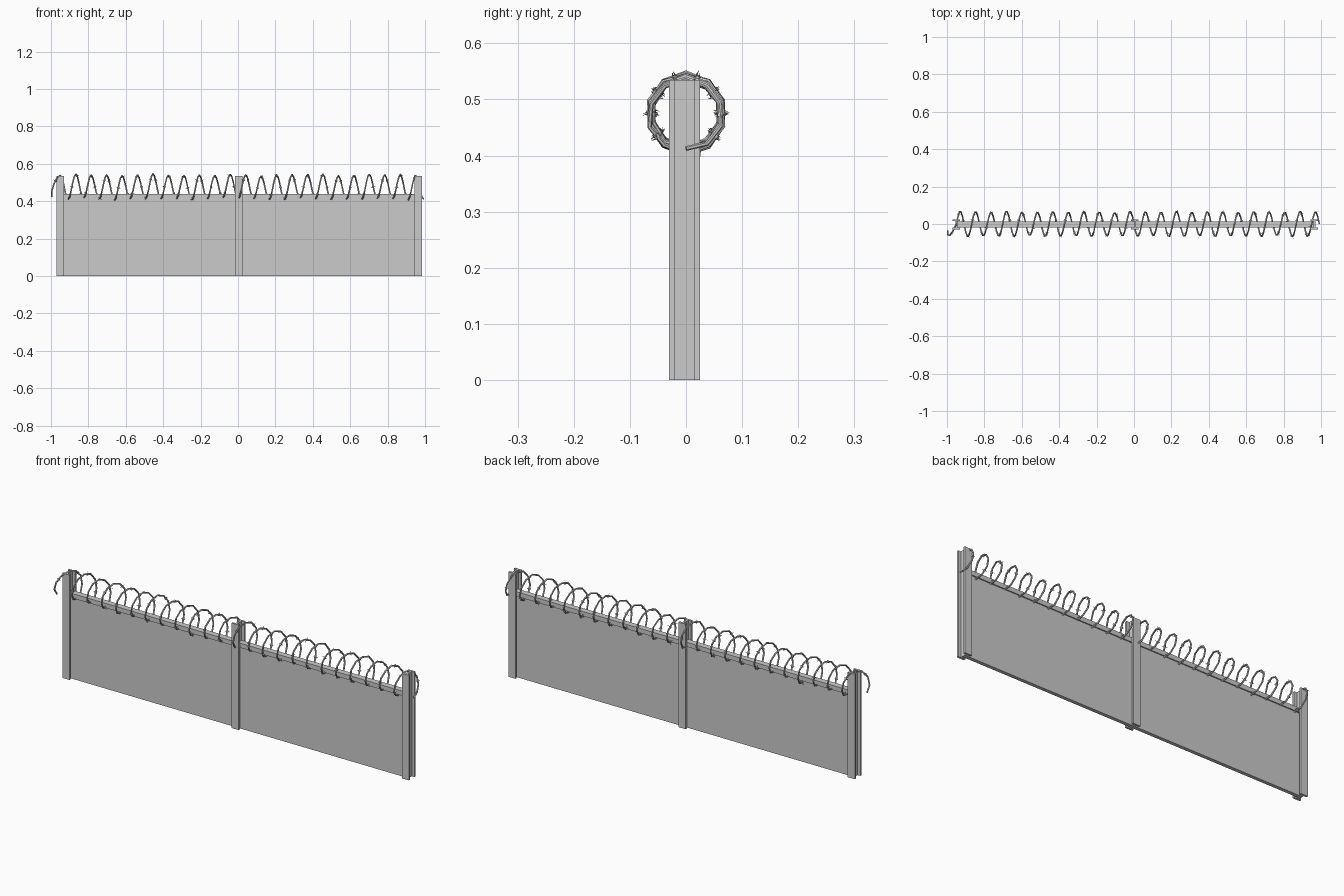
import bpy, bmesh, math, random
from mathutils import Vector, Matrix

if "Cube" in bpy.data.objects:
    bpy.data.objects.remove(bpy.data.objects["Cube"])

random.seed(4)
YC = -0.0025
POSTS = (-0.95, 0.005, 0.965)


def mesh_object(name, bm):
    bmesh.ops.recalc_face_normals(bm, faces=bm.faces[:])
    me = bpy.data.meshes.new(name)
    bm.to_mesh(me)
    bm.free()
    ob = bpy.data.objects.new(name, me)
    bpy.context.collection.objects.link(ob)
    return ob


def box(name, x0, x1, y0, y1, z0, z1):
    bm = bmesh.new()
    m = Matrix.Translation(((x0 + x1) / 2, (y0 + y1) / 2, (z0 + z1) / 2)) \
        @ Matrix.Diagonal((x1 - x0, y1 - y0, z1 - z0, 1))
    bmesh.ops.create_cube(bm, size=1, matrix=m)
    return mesh_object(name, bm)


# H-section posts, flanges facing front and back
def post(name, x):
    w, d, web, fl = 0.02, 0.0275, 0.005, 0.0175
    half = [(w, -d), (w, -fl), (web, -fl), (web, fl), (w, fl), (w, d)]
    prof = half + [(-a, b) for a, b in reversed(half)]
    bm = bmesh.new()
    face = bm.faces.new([bm.verts.new((x + a, YC + b, 0)) for a, b in prof])
    ext = bmesh.ops.extrude_face_region(bm, geom=[face])
    top = [v for v in ext["geom"] if isinstance(v, bmesh.types.BMVert)]
    bmesh.ops.translate(bm, verts=top, vec=(0, 0, 0.535))
    return mesh_object(name, bm)


for label, x in zip(("left", "middle", "right"), POSTS):
    post(label + "_post", x)

# wall panels with a slightly wider top rail, slotted into the posts
for label, a, b in (("left", POSTS[0], POSTS[1]), ("right", POSTS[1], POSTS[2])):
    x0, x1 = a + 0.005, b - 0.005
    box(label + "_panel", x0, x1, YC - 0.009, YC + 0.009, 0.0, 0.416)
    box(label + "_top_rail", x0, x1, YC - 0.015, YC + 0.015, 0.415, 0.438)

# coiled wire: low-poly helix with slight irregularity
SIDES, PITCH, R, ZC = 10, 1.9 / 23, 0.065, 0.475
path = []
for i in range(-4, 23 * SIDES + 6):
    t = i / SIDES
    x = -0.95 + PITCH * t
    if t < 0:
        x = -0.95 + (-0.018, -0.034, -0.045, -0.046)[-i - 1]
    a = 2 * math.pi * t
    r = R + 0.003 * math.sin(a * 0.37) + random.uniform(-0.002, 0.002)
    path.append(Vector((x, r * math.sin(a), ZC + r * math.cos(a)
                        + 0.003 * math.sin(t * 1.3))))

cu = bpy.data.curves.new("coil_wire", "CURVE")
cu.dimensions = "3D"
cu.bevel_depth = 0.0042
cu.bevel_resolution = 1
cu.use_fill_caps = True
sp = cu.splines.new("POLY")
sp.points.add(len(path) - 1)
for p, co in zip(sp.points, path):
    p.co = (*co, 1)
sp.use_smooth = False
bpy.context.collection.objects.link(bpy.data.objects.new("coil_wire", cu))

# barbs: a small wrapped collar with four spikes
bm = bmesh.new()
for i in range(2, len(path) - 2, 3):
    p = path[i].lerp(path[i + 1], 0.5)
    rot = (path[i + 1] - path[i]).to_track_quat("Z", "Y").to_matrix().to_4x4()
    base = Matrix.Translation(p) @ rot
    bmesh.ops.create_cone(bm, cap_ends=True, segments=6, radius1=0.0058,
                          radius2=0.0058, depth=0.007, matrix=base)
    spin = random.uniform(0, math.pi)
    for k in range(4):
        m = base @ Matrix.Rotation(spin + k * math.pi / 2, 4, "Z") \
            @ Matrix.Translation((0.008, 0, (-0.002, 0.002)[k % 2])) \
            @ Matrix.Rotation(math.pi / 2 + (-0.3, 0.3)[k % 2], 4, "Y")
        bmesh.ops.create_cone(bm, cap_ends=True, segments=4, radius1=0.0017,
                              radius2=0.0002, depth=0.011, matrix=m)
mesh_object("wire_barbs", bm)
